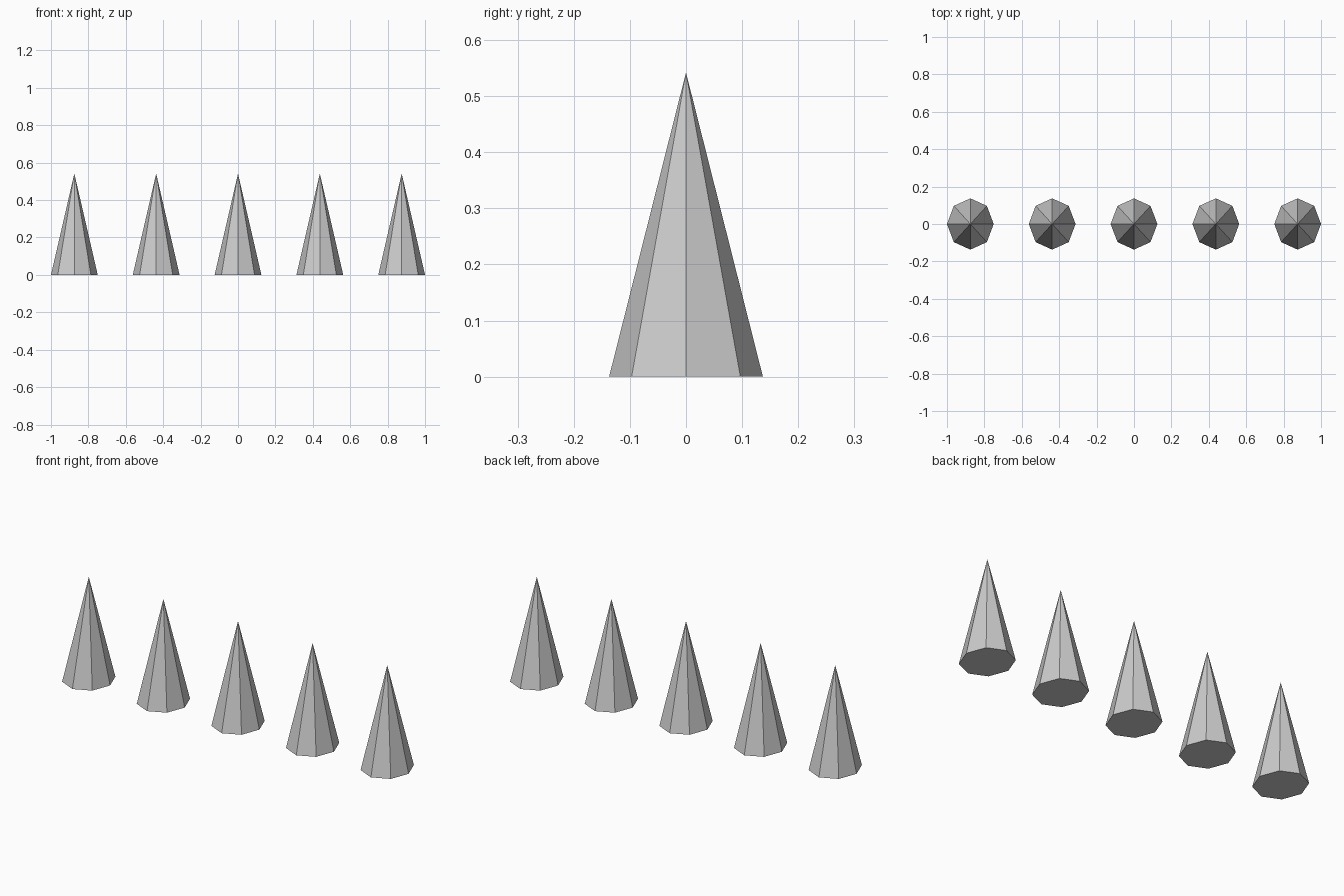
import bpy

if "Cube" in bpy.data.objects:
    bpy.data.objects.remove(bpy.data.objects["Cube"])

COUNT = 5
SPACING = 0.4375
RADIUS_X, RADIUS_Y, HEIGHT = 0.125, 0.137, 0.542


def add_spike(index):
    # Eight-sided flat-shaded cone, slightly deeper than wide, with a closed base
    x = (index - (COUNT - 1) / 2) * SPACING
    bpy.ops.mesh.primitive_cone_add(vertices=8, radius1=1, radius2=0, depth=1,
                                    end_fill_type='NGON',
                                    location=(x, 0, HEIGHT / 2))
    spike = bpy.context.object
    spike.name = f"spike_{index + 1}"
    spike.scale = (RADIUS_X, RADIUS_Y, HEIGHT)
    bpy.ops.object.transform_apply(location=False, rotation=False, scale=True)


# Row of identical spikes along x
for i in range(COUNT):
    add_spike(i)
